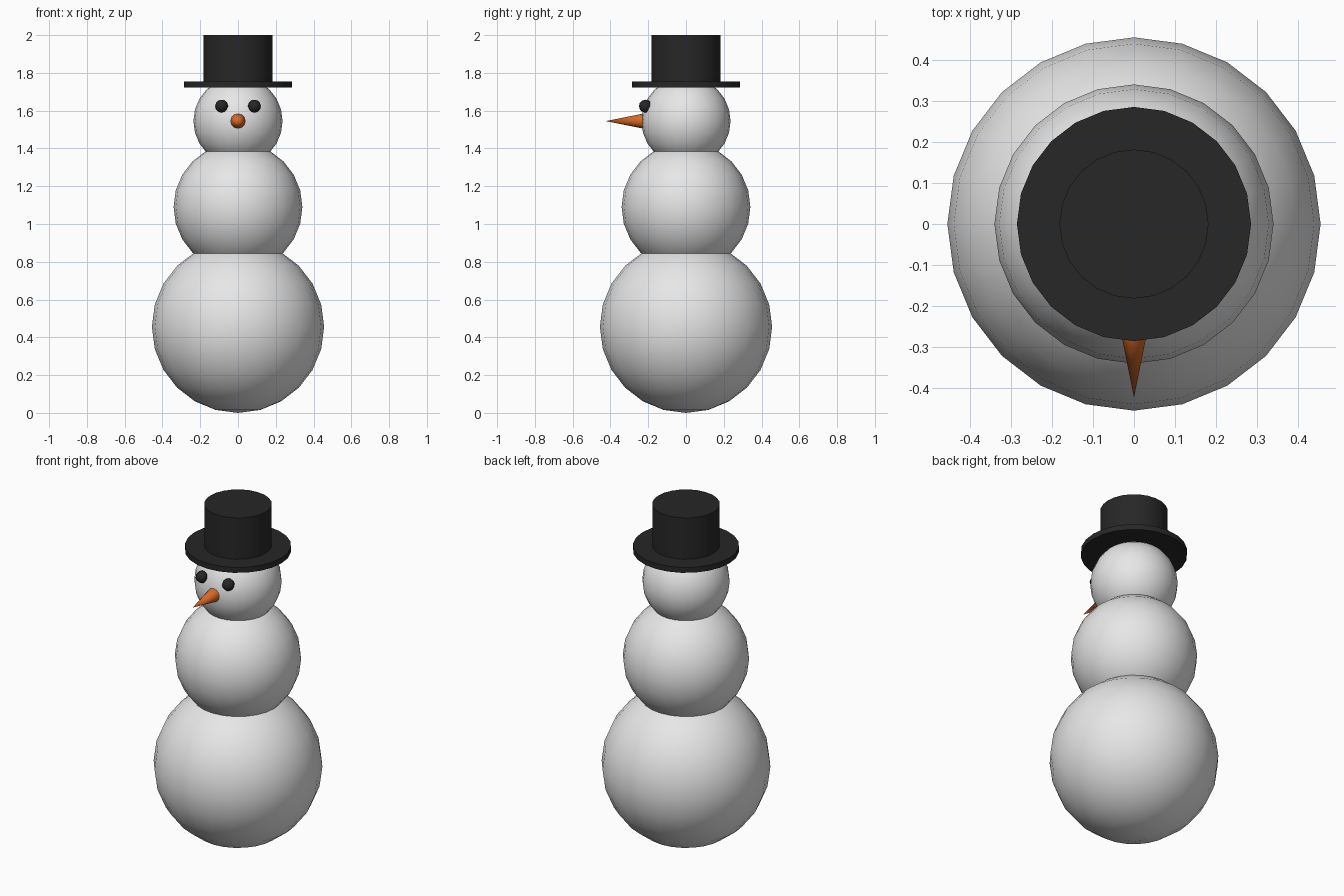
import bpy
import math

cube = bpy.data.objects.get("Cube")
if cube:
    bpy.data.objects.remove(cube, do_unlink=True)


def material(name, rgb):
    mat = bpy.data.materials.new(name)
    mat.use_nodes = True
    mat.diffuse_color = (*rgb, 1)
    bsdf = next(n for n in mat.node_tree.nodes if n.type == "BSDF_PRINCIPLED")
    bsdf.inputs["Base Color"].default_value = (*rgb, 1)
    return mat


snow = material("snow_white", (0.8, 0.8, 0.8))
black = material("coal_black", (0.02, 0.02, 0.02))
orange = material("carrot_orange", (0.7, 0.14, 0.02))


def finish(name, mat, angle=40):
    obj = bpy.context.object
    obj.name = obj.data.name = name
    obj.data.materials.append(mat)
    bpy.ops.object.shade_smooth_by_angle(angle=math.radians(angle))
    return obj


def ball(name, radius, location, mat, segments=24, rings=12, angle=40):
    bpy.ops.mesh.primitive_uv_sphere_add(
        segments=segments, ring_count=rings, radius=radius, location=location)
    return finish(name, mat, angle)


def drum(name, radius, bottom, top, mat):
    bpy.ops.mesh.primitive_cylinder_add(
        vertices=24, radius=radius, depth=top - bottom,
        location=(0, 0, (bottom + top) / 2))
    return finish(name, mat)


# Stacked snowballs
ball("lower_body", 0.456, (0, 0, 0.456), snow)
ball("upper_body", 0.341, (0, 0, 1.09), snow)
ball("head", 0.236, (0, 0, 1.545), snow)

# Top hat
drum("hat_brim", 0.286, 1.722, 1.754, black)
drum("hat_crown", 0.182, 1.73, 2.0, black)

# Coal eyes
for side, label in ((1, "left"), (-1, "right")):
    ball(label + "_eye", 0.034, (side * 0.087, -0.215, 1.624), black,
         segments=8, rings=6, angle=60)

# Carrot nose, pointing forward
bpy.ops.mesh.primitive_cone_add(
    vertices=12, radius1=0.039, radius2=0, depth=0.195,
    location=(0, -0.3275, 1.545), rotation=(math.pi / 2, 0, 0))
finish("nose", orange)
